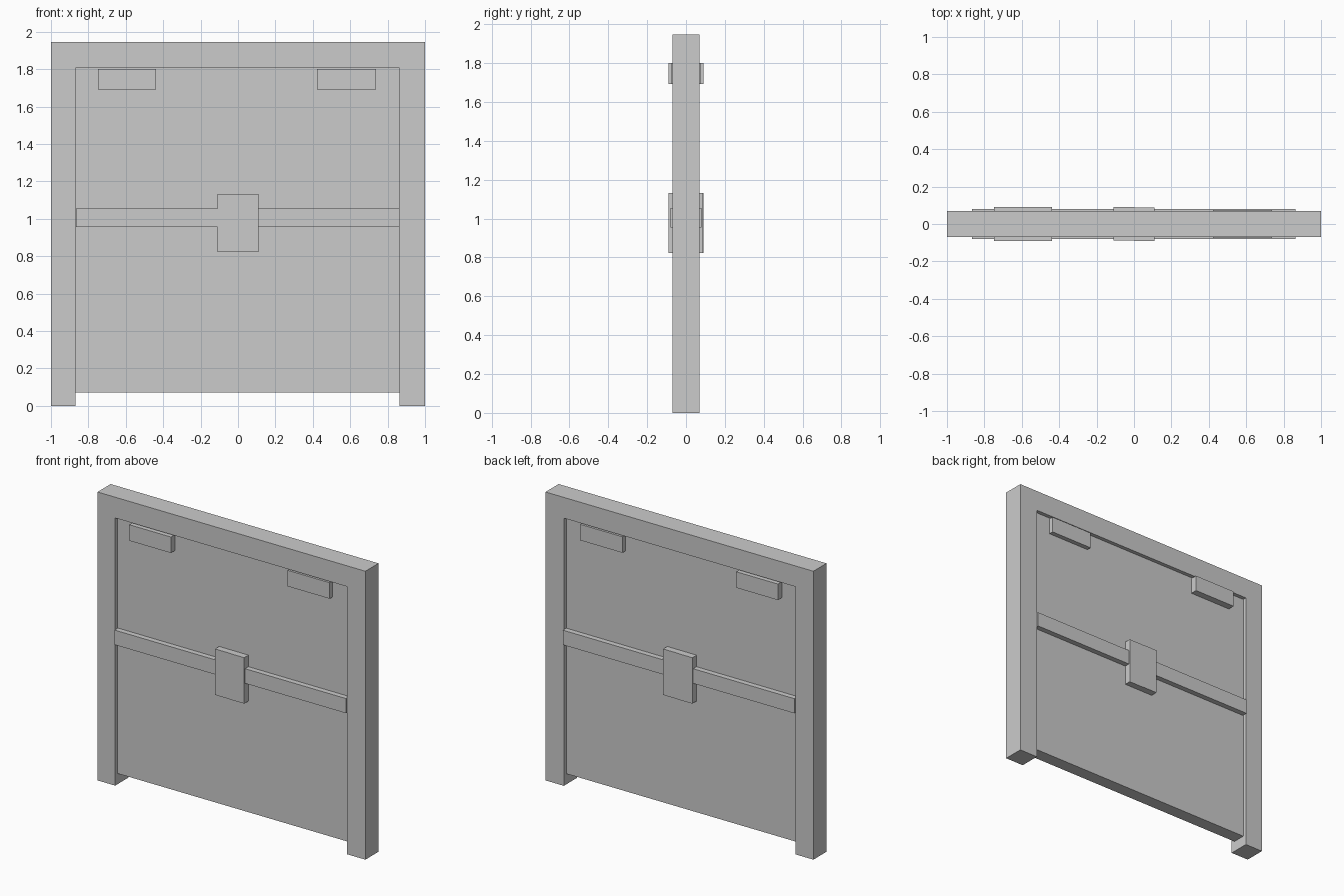
import bpy
import bmesh

if "Cube" in bpy.data.objects:
    bpy.data.objects.remove(bpy.data.objects["Cube"])


def finish(name, bm):
    bmesh.ops.recalc_face_normals(bm, faces=bm.faces)
    mesh = bpy.data.meshes.new(name)
    bm.to_mesh(mesh)
    bm.free()
    obj = bpy.data.objects.new(name, mesh)
    bpy.context.collection.objects.link(obj)
    return obj


def slab(name, profile, y0, y1):
    """Extrude an (x, z) outline from y0 to y1."""
    bm = bmesh.new()
    face = bm.faces.new([bm.verts.new((x, y0, z)) for x, z in profile])
    ext = bmesh.ops.extrude_face_region(bm, geom=[face])
    verts = [g for g in ext["geom"] if isinstance(g, bmesh.types.BMVert)]
    bmesh.ops.translate(bm, verts=verts, vec=(0, y1 - y0, 0))
    return finish(name, bm)


def box(name, x0, x1, z0, z1, y0, y1):
    return slab(name, [(x0, z0), (x1, z0), (x1, z1), (x0, z1)], y0, y1)


LEFT, RIGHT = -0.868, 0.863    # inner faces of the posts
TOP, LINTEL = 1.946, 1.806
PANEL = 0.044                  # half thickness of the door panel

# Door frame: two posts and a lintel in one outline
slab("door_frame", [(-1, 0), (LEFT, 0), (LEFT, LINTEL), (RIGHT, LINTEL),
                    (RIGHT, 0), (1, 0), (1, TOP), (-1, TOP)], -0.07, 0.07)

# Recessed door panel, raised off the floor
box("door_panel", LEFT, RIGHT, 0.072, LINTEL, -PANEL, PANEL)

# Cross bar running through to both sides
box("cross_bar", LEFT + 0.003, RIGHT, 0.955, 1.054, -0.08, 0.08)

# Lock plate in two halves, slightly offset from each other
box("lock_plate_left", -0.11, 0.0, 0.822, 1.132, -0.088, 0.09)
box("lock_plate_right", 0.0, 0.109, 0.822, 1.132, -0.09, 0.088)

# Blocks under the lintel, the right one shallower
for name, x0, x1, depth in (("left_top_block", -0.749, -0.438, 0.09),
                            ("right_top_block", 0.422, 0.737, 0.075)):
    box(name, x0, x1, 1.692, 1.80, -depth, depth)
